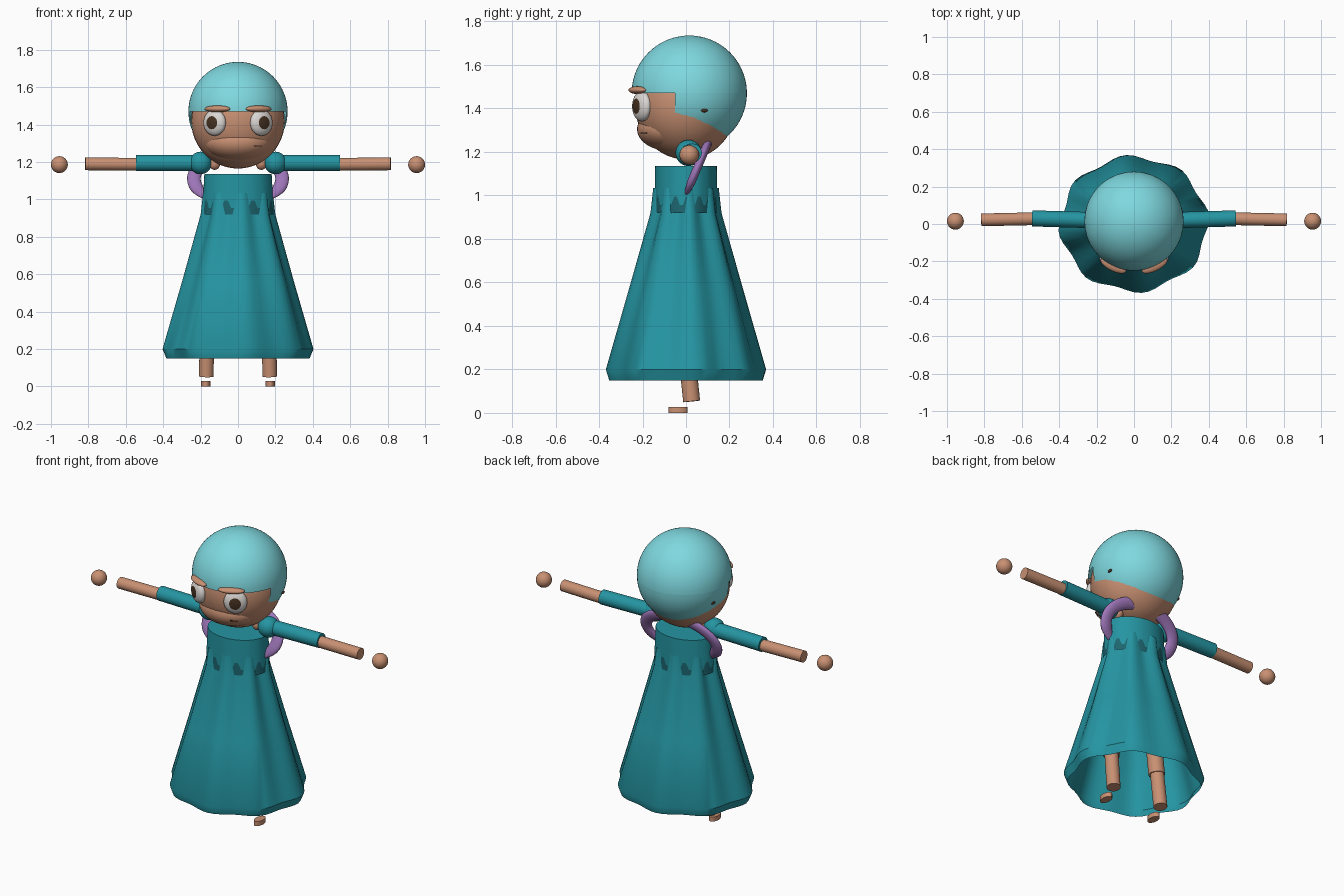
import bpy, bmesh
from math import sin, cos, pi, radians
from mathutils import Vector, Matrix

cube = bpy.data.objects.get("Cube")
if cube:
    bpy.data.objects.remove(cube)


def material(name, rgb):
    m = bpy.data.materials.new(name)
    m.use_nodes = True
    m.diffuse_color = (*rgb, 1)
    bsdf = next(n for n in m.node_tree.nodes if n.type == "BSDF_PRINCIPLED")
    bsdf.inputs["Base Color"].default_value = (*rgb, 1)
    return m


TEAL = material("teal cloth", (0.018, 0.30, 0.36))
DARK_TEAL = material("dark teal trim", (0.012, 0.13, 0.16))
SKIN = material("skin", (0.58, 0.28, 0.17))
HAIR = material("pale aqua hair", (0.21, 0.69, 0.74))
LILAC = material("lilac", (0.34, 0.18, 0.48))
WHITE = material("eye white", (0.70, 0.67, 0.65))
BROWN = material("dark brown", (0.06, 0.03, 0.015))


def finish(name, bm, *mats, angle=40):
    bmesh.ops.recalc_face_normals(bm, faces=bm.faces)
    mesh = bpy.data.meshes.new(name)
    bm.to_mesh(mesh)
    bm.free()
    for m in mats:
        mesh.materials.append(m)
    ob = bpy.data.objects.new(name, mesh)
    bpy.context.collection.objects.link(ob)
    bpy.ops.object.select_all(action="DESELECT")
    ob.select_set(True)
    bpy.context.view_layer.objects.active = ob
    bpy.ops.object.shade_smooth_by_angle(angle=radians(angle))
    return ob


def sphere_bm(center, radii, rot=Matrix(), segs=40, rings=24):
    bm = bmesh.new()
    bmesh.ops.create_uvsphere(bm, u_segments=segs, v_segments=rings, radius=1)
    mat = Matrix.Translation(center) @ rot @ Matrix.Diagonal((*radii, 1))
    bmesh.ops.transform(bm, matrix=mat, verts=bm.verts)
    return bm


def ball(name, center, radii, mat, rot=Matrix()):
    return finish(name, sphere_bm(center, radii, rot), mat)


def rod(name, a, b, r, mat, stretch=1.0):
    a, b = Vector(a), Vector(b)
    bm = bmesh.new()
    bmesh.ops.create_cone(bm, cap_ends=True, segments=28, radius1=r, radius2=r,
                          depth=(b - a).length)
    rot = (b - a).to_track_quat("Z", "Y").to_matrix().to_4x4()
    move = Matrix.Translation((a + b) / 2) @ rot @ Matrix.Diagonal((1, stretch, 1, 1))
    bmesh.ops.transform(bm, matrix=move, verts=bm.verts)
    return finish(name, bm, mat)


def loft(rows, segs, ripple=0, phase=0):
    """Rows are (z, x radius, y radius, wave height, zigzag height)."""
    bm = bmesh.new()
    loops = []
    for z, rx, ry, wave, zig in rows:
        loop = []
        for i in range(segs):
            a = 2 * pi * i / segs
            k = 1 + wave * cos(ripple * (a - phase))
            loop.append(bm.verts.new((rx * k * cos(a), ry * k * sin(a),
                                      z + zig * (1 if i % 4 < 2 else -1))))
        loops.append(loop)
    for lo, hi in zip(loops, loops[1:]):
        for i in range(segs):
            j = (i + 1) % segs
            bm.faces.new((lo[i], lo[j], hi[j], hi[i]))
    return bm, loops


# Skirt: open, rippled cone with a tucked hem
skirt, _ = loft([(0.15, 0.372, 0.343, 0.035, 0), (0.20, 0.392, 0.358, 0.035, 0),
                 (0.56, 0.288, 0.255, 0.045, 0), (0.92, 0.186, 0.152, 0.08, 0),
                 (1.035, 0.172, 0.139, 0.09, 0)], 64, 8, radians(7))
finish("skirt", skirt, TEAL, angle=35)

# Bodice: capped tube with a jagged dark trim below
bodice, loops = loft([(0.92, 0.190, 0.144, 0, 0), (0.975, 0.188, 0.144, 0, 0.02),
                      (1.135, 0.180, 0.142, 0, 0)], 64)
bodice.faces.new(loops[-1])
bodice.faces.ensure_lookup_table()
for f in bodice.faces[:64]:
    f.material_index = 1
finish("bodice", bodice, TEAL, DARK_TEAL)

# Head with a fuller lower face
ball("face", (0, 0, 1.42), (0.25, 0.235, 0.255), SKIN)
ball("muzzle", (0, -0.08, 1.305), (0.18, 0.145, 0.10), SKIN)

# Hair: shell opened in front of the face
hair = sphere_bm((0, 0.015, 1.47), (0.265, 0.265, 0.265), segs=64, rings=40)
for co, no in (((0, -0.05, 0), (0, 1, 0)), ((0, 0, 1.47), (0, 0, 1))):
    bmesh.ops.bisect_plane(hair, geom=hair.verts[:] + hair.edges[:] + hair.faces[:],
                           plane_co=co, plane_no=no)
opening = [f for f in hair.faces
           if f.calc_center_median().y < -0.05 and f.calc_center_median().z < 1.47]
bmesh.ops.delete(hair, geom=opening, context="FACES")
finish("hair", hair, HAIR)

# Shawl: flattened tube looping behind the neck, ends tapered
curve = bpy.data.curves.new("shawl", "CURVE")
curve.dimensions = "3D"
curve.bevel_depth = 0.036
curve.bevel_resolution = 5
curve.use_fill_caps = True
path = curve.splines.new("POLY")
steps = 48
path.points.add(steps)
for i, p in enumerate(path.points):
    t = i / steps
    a = radians(-58 + 296 * t)
    p.co = (0.236 * cos(a), 0.145 * sin(a), 0, 1)
    p.radius = min(1, 0.35 + 5 * min(t, 1 - t))
path.use_smooth = True
curve.materials.append(LILAC)
shawl = bpy.data.objects.new("shawl", curve)
shawl.location = (0, 0.045, 1.11)
shawl.rotation_euler.x = radians(67)
shawl.scale.z = 0.55
bpy.context.collection.objects.link(shawl)

# Paired parts
for side, s in (("left", 1), ("right", -1)):
    # Eye with a brown pupil at its outward pole
    turn = Matrix.Rotation(s * radians(30), 4, "Z") @ Matrix.Rotation(radians(90), 4, "X")
    center = Vector((s * 0.125, -0.203, 1.41))
    eye = sphere_bm(center, (0.066, 0.07, 0.035), turn)
    inverse = turn.inverted()
    for f in eye.faces:
        local = inverse @ (f.calc_center_median() - center)
        if local.z > 0 and local.xy.length < 0.033:
            f.material_index = 1
    finish(side + "_eye", eye, WHITE, BROWN)
    ball(side + "_brow", (s * 0.11, -0.222, 1.484), (0.075, 0.03, 0.018), SKIN,
         Matrix.Rotation(s * radians(26), 4, "Z"))
    ball(side + "_ear_mark", (s * 0.246, 0.085, 1.39), (0.006, 0.016, 0.008), BROWN)

    # Arm
    ball(side + "_collar_stub", (s * 0.125, 0.01, 1.192), (0.03, 0.03, 0.034), SKIN)
    ball(side + "_shoulder", (s * 0.2, 0.012, 1.195), (0.06, 0.06, 0.06), TEAL)
    rod(side + "_sleeve", (s * 0.2, 0.02, 1.195), (s * 0.545, 0.03, 1.195), 0.043, TEAL)
    rod(side + "_forearm", (s * 0.54, 0.028, 1.188), (s * 0.817, 0.022, 1.19), 0.034, SKIN)
    ball(side + "_hand", (s * 0.955, 0.015, 1.186), (0.045, 0.045, 0.045), SKIN)

    # Leg and foot
    rod(side + "_shin", (s * 0.17, 0.026, 0.053), (s * 0.165, 0.0, 0.30), 0.039, SKIN)
    rod(side + "_thigh", (s * 0.165, 0.0, 0.27), (s * 0.10, 0.0, 0.85), 0.046, SKIN)
    rod(side + "_foot", (s * 0.172, -0.036, 0.0), (s * 0.172, -0.036, 0.028), 0.025, SKIN, 1.75)

# Mouth: a short thin plate
mouth = bmesh.new()
bmesh.ops.create_cube(mouth, size=1)
bmesh.ops.transform(mouth, verts=mouth.verts,
                    matrix=Matrix.Translation((0.108, -0.193, 1.286))
                    @ Matrix.Rotation(radians(34), 4, "Z")
                    @ Matrix.Diagonal((0.045, 0.008, 0.005, 1)))
finish("mouth", mouth, BROWN)
